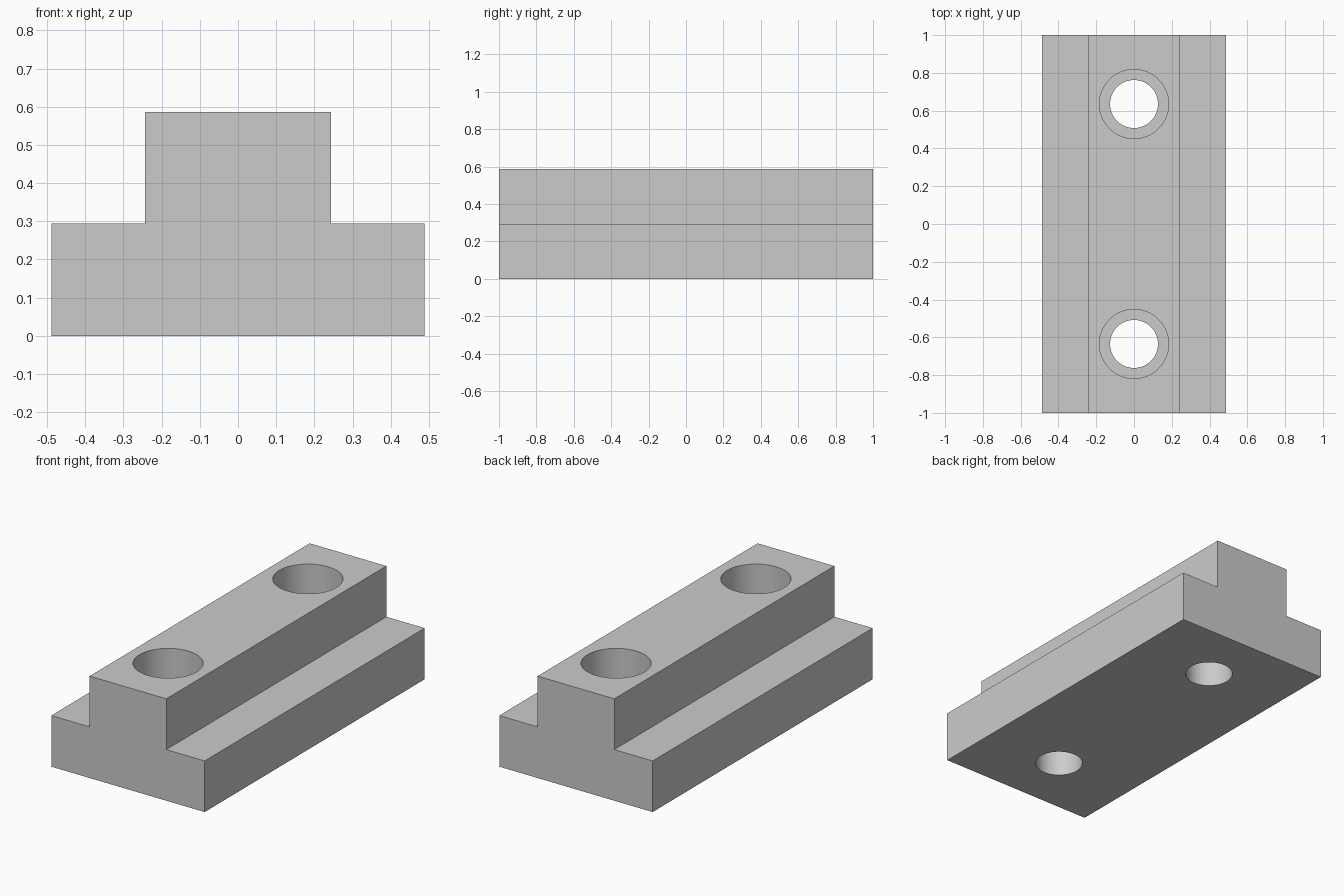
import bpy
import bmesh
import math

cube = bpy.data.objects.get("Cube")
if cube:
    bpy.data.objects.remove(cube, do_unlink=True)

HALF_LENGTH = 1.0
BASE_HALF, RAIL_HALF = 0.488, 0.244
STEP_Z, TOP_Z = 0.294, 0.586
HOLE_Y = 0.635
HOLE_R, BORE_R = 0.127, 0.183

# Plain grey material
grey = bpy.data.materials.new("plain_grey")
grey.use_nodes = True
colour = (0.6, 0.6, 0.6, 1)
grey.diffuse_color = colour
grey.node_tree.nodes["Principled BSDF"].inputs["Base Color"].default_value = colour


def add_object(name, bm):
    bmesh.ops.recalc_face_normals(bm, faces=bm.faces)
    mesh = bpy.data.meshes.new(name)
    bm.to_mesh(mesh)
    bm.free()
    mesh.materials.append(grey)
    obj = bpy.data.objects.new(name, mesh)
    bpy.context.collection.objects.link(obj)
    return obj


# T-shaped bar: mirrored half profile extruded along its length
half = [(BASE_HALF, 0), (BASE_HALF, STEP_Z), (RAIL_HALF, STEP_Z), (RAIL_HALF, TOP_Z)]
profile = half + [(-x, z) for x, z in reversed(half)]
bm = bmesh.new()
face = bm.faces.new([bm.verts.new((x, -HALF_LENGTH, z)) for x, z in profile])
ext = bmesh.ops.extrude_face_region(bm, geom=[face])
verts = [v for v in ext["geom"] if isinstance(v, bmesh.types.BMVert)]
bmesh.ops.translate(bm, verts=verts, vec=(0, 2 * HALF_LENGTH, 0))
bar = add_object("t_slot_bar", bm)


def drill(name, radius, y, z0, z1):
    """Cut a vertical round hole out of the bar."""
    bpy.ops.mesh.primitive_cylinder_add(
        vertices=64, radius=radius, depth=z1 - z0, location=(0, y, (z0 + z1) / 2))
    cutter = bpy.context.object
    cutter.name = name
    cutter.hide_render = True
    cutter.data.materials.append(grey)
    mod = bar.modifiers.new(name, 'BOOLEAN')
    mod.operation = 'DIFFERENCE'
    mod.solver = 'EXACT'
    mod.object = cutter
    bpy.context.view_layer.objects.active = bar
    bpy.ops.object.modifier_apply(modifier=mod.name)
    bpy.data.objects.remove(cutter, do_unlink=True)


# Through holes with wider counterbores above
for y in (-HOLE_Y, HOLE_Y):
    drill("bolt_hole", HOLE_R, y, -0.1, TOP_Z + 0.1)
    drill("counterbore", BORE_R, y, STEP_Z, TOP_Z + 0.1)

# Smooth hole walls, sharp edges elsewhere
bpy.ops.object.select_all(action='DESELECT')
bar.select_set(True)
bpy.context.view_layer.objects.active = bar
bpy.ops.object.shade_smooth_by_angle(angle=math.radians(30))
